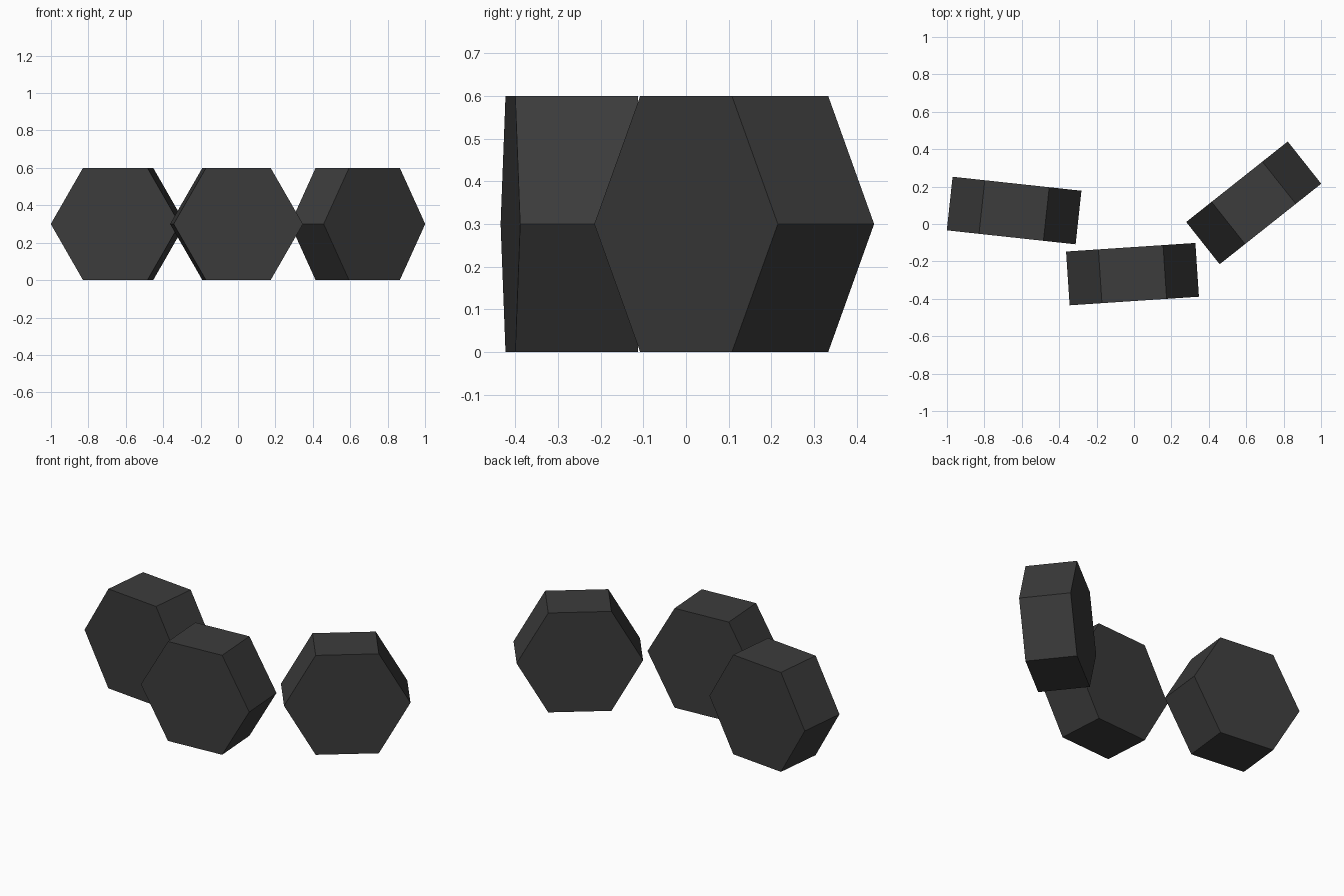
import bpy
from math import radians, sqrt, cos, sin

if "Cube" in bpy.data.objects:
    bpy.data.objects.remove(bpy.data.objects["Cube"])

HEIGHT = 0.6                 # flat to flat
RADIUS = HEIGHT / sqrt(3)    # corner radius of the hexagon
DEPTH = 0.288

dark = bpy.data.materials.new("dark_grey")
dark.diffuse_color = (0.045, 0.045, 0.045, 1)
dark.use_nodes = True
dark.node_tree.nodes["Principled BSDF"].inputs["Base Color"].default_value = dark.diffuse_color


def hex_block(name, x, y, turn):
    """Upright hexagonal prism resting on a flat side, turned about z."""
    ring = [(RADIUS * cos(radians(60 * i)), RADIUS * sin(radians(60 * i))) for i in range(6)]
    verts = [(u, d, v) for d in (-DEPTH / 2, DEPTH / 2) for u, v in ring]
    faces = [tuple(range(6)), tuple(range(11, 5, -1))]
    faces += [(i, i + 6, (i + 1) % 6 + 6, (i + 1) % 6) for i in range(6)]
    mesh = bpy.data.meshes.new(name)
    mesh.from_pydata(verts, [], faces)
    mesh.materials.append(dark)
    block = bpy.data.objects.new(name, mesh)
    block.location = (x, y, HEIGHT / 2)
    block.rotation_euler.z = radians(turn)
    bpy.context.collection.objects.link(block)
    return block


# Three loose dumbbell-like hexagonal blocks
hex_block("left_block", -0.641, 0.072, -6.2)
hex_block("middle_block", -0.008, -0.268, 3.8)
hex_block("right_block", 0.64, 0.113, 38.4)
